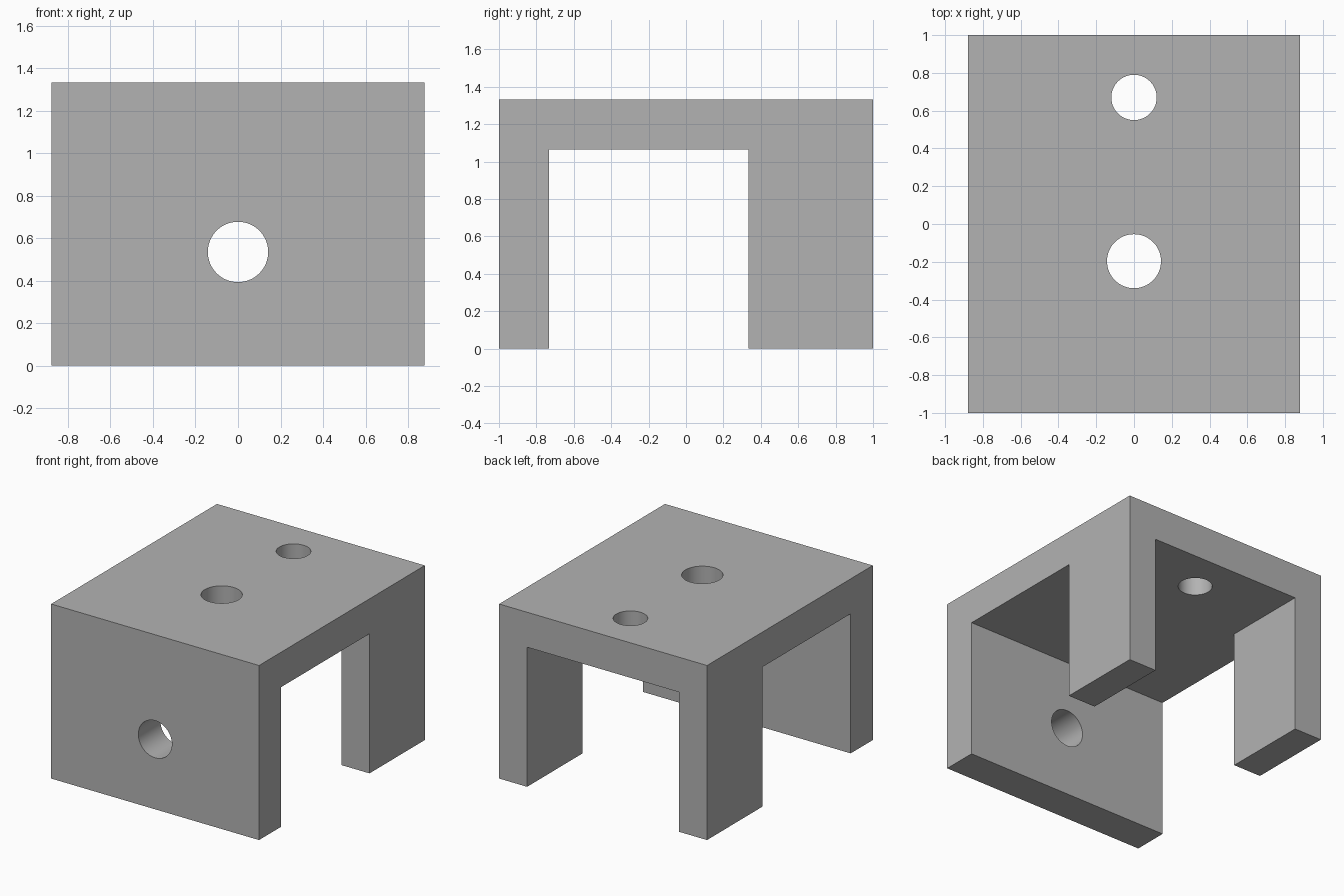
import bpy
from math import pi

if "Cube" in bpy.data.objects:
    bpy.data.objects.remove(bpy.data.objects["Cube"], do_unlink=True)

HALF_X, HEIGHT, WALL = 0.878, 1.333, 0.267
LEG_WIDTH, LEG_FRONT = 0.236, 0.333

grey = bpy.data.materials.new("plain grey")
grey.use_nodes = True
colour = (0.45, 0.45, 0.45, 1)
grey.diffuse_color = colour
grey.node_tree.nodes["Principled BSDF"].inputs["Base Color"].default_value = colour


def box(name, low, high):
    """Box spanning two opposite corners."""
    bpy.ops.mesh.primitive_cube_add(size=1, location=[(a + b) / 2 for a, b in zip(low, high)])
    obj = bpy.context.object
    obj.name = name
    obj.scale = [b - a for a, b in zip(low, high)]
    bpy.ops.object.transform_apply(location=False, rotation=False, scale=True)
    obj.data.materials.append(grey)
    return obj


def cylinder(name, radius, location, rotation=(0, 0, 0)):
    bpy.ops.mesh.primitive_cylinder_add(vertices=64, radius=radius, depth=0.8,
                                        location=location, rotation=rotation)
    obj = bpy.context.object
    obj.name = name
    obj.data.materials.append(grey)
    return obj


def cut(target, cutter):
    mod = target.modifiers.new(cutter.name, "BOOLEAN")
    mod.operation = "DIFFERENCE"
    mod.solver = "EXACT"
    mod.object = cutter
    bpy.context.view_layer.objects.active = target
    bpy.ops.object.modifier_apply(modifier=mod.name)
    bpy.data.objects.remove(cutter, do_unlink=True)


# Solid block hollowed into a top plate, a full front wall and two rear legs
bracket = box("bracket", (-HALF_X, -1, 0), (HALF_X, 1, HEIGHT))
ceiling = HEIGHT - WALL
cut(bracket, box("side_opening", (-1.2, WALL - 1, -0.5), (1.2, LEG_FRONT, ceiling)))
inner = HALF_X - LEG_WIDTH
cut(bracket, box("rear_opening", (-inner, 0, -0.5), (inner, 1.5, ceiling)))

# Round holes through the top plate and the front wall
cut(bracket, cylinder("middle_hole", 0.143, (0, -0.197, HEIGHT)))
cut(bracket, cylinder("rear_hole", 0.12, (0, 0.67, HEIGHT)))
cut(bracket, cylinder("front_hole", 0.142, (0, -1, 0.535), (pi / 2, 0, 0)))

bpy.ops.object.select_all(action="DESELECT")
bracket.select_set(True)
bpy.context.view_layer.objects.active = bracket
bpy.ops.object.shade_smooth_by_angle(angle=pi / 6)
